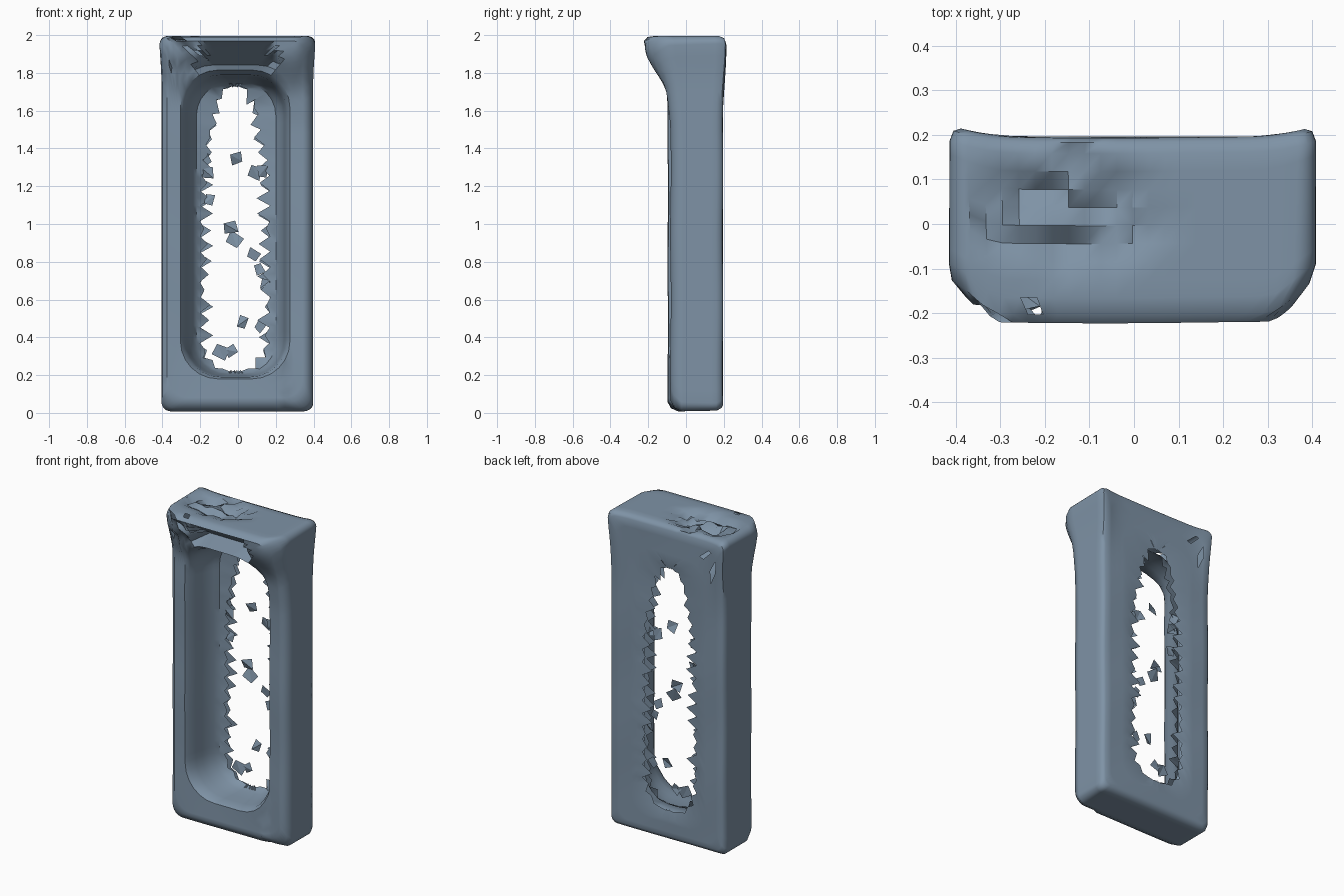
import bpy, bmesh, math, random
from mathutils import Vector

if "Cube" in bpy.data.objects:
    bpy.data.objects.remove(bpy.data.objects["Cube"])

random.seed(4)


def smooth(t):
    t = max(0.0, min(1.0, t))
    return t * t * (3 - 2 * t)


def rounded_loop(x0, x1, z0, z1, r, nx=20, nz=30, nc=6):
    """Rounded rectangle in the XZ plane with a fixed point count."""
    pts = []
    corners = [(x1 - r, z0 + r, -90), (x1 - r, z1 - r, 0),
               (x0 + r, z1 - r, 90), (x0 + r, z0 + r, 180)]
    for i, (cx, cz, a0) in enumerate(corners):
        for k in range(nc + 1):
            a = math.radians(a0 + 90 * k / nc)
            pts.append((cx + r * math.cos(a), cz + r * math.sin(a)))
        n = nz if i % 2 == 0 else nx
        nxt = corners[(i + 1) % 4]
        a = math.radians(nxt[2])
        end = (nxt[0] + r * math.cos(a), nxt[1] + r * math.sin(a))
        p = pts[-1]
        for k in range(1, n):
            pts.append((p[0] + (end[0] - p[0]) * k / n, p[1] + (end[1] - p[1]) * k / n))
    return pts


# x0, x1, z0, z1, radius, y, hood weight, steps to next
KEYS = [
    (-0.20, 0.17, 0.20, 1.73, 0.16, 0.185, 0, 1),
    (-0.24, 0.21, 0.15, 1.77, 0.17, 0.195, 0, 4),
    (-0.38, 0.375, 0.045, 1.97, 0.04, 0.195, 0, 1),
    (-0.395, 0.39, 0.025, 1.985, 0.04, 0.185, 0, 1),
    (-0.403, 0.398, 0.012, 1.995, 0.04, 0.16, 0, 8),
    (-0.405, 0.398, 0.008, 1.995, 0.05, -0.04, 1, 1),
    (-0.40, 0.385, 0.025, 1.99, 0.07, -0.078, 1, 1),
    (-0.375, 0.355, 0.06, 1.97, 0.08, -0.097, 1, 6),
    (-0.305, 0.275, 0.18, 1.815, 0.2, -0.093, 0.9, 1),
    (-0.29, 0.262, 0.19, 1.79, 0.2, -0.07, 0.7, 3),
    (-0.255, 0.235, 0.20, 1.765, 0.19, 0.07, 0.1, 2),
    (-0.22, 0.20, 0.21, 1.745, 0.17, 0.13, 0, 1),
    (-0.195, 0.165, 0.22, 1.73, 0.15, 0.15, 0, 0),
]

# main cabinet: one skin lofted from the back opening round to the recess
bm = bmesh.new()
rings = []
for i, k in enumerate(KEYS):
    kn = KEYS[min(i + 1, len(KEYS) - 1)]
    a, b = rounded_loop(*k[:5]), rounded_loop(*kn[:5])
    steps = max(1, k[7])
    for s in range(steps):
        t = s / steps
        y0, w = k[5] + (kn[5] - k[5]) * t, k[6] + (kn[6] - k[6]) * t
        ring = []
        for p, q in zip(a, b):
            x, z = p[0] + (q[0] - p[0]) * t, p[1] + (q[1] - p[1]) * t
            y = y0
            # overhanging hood, drawn back at its side corners
            side = 1 - 0.6 * smooth((abs(x) - 0.29) / 0.12)
            y -= 0.124 * w * side * smooth((z - 1.66) / 0.27)
            # right-hand post sits slightly further back
            if y0 < -0.03 and x > 0.25:
                y += 0.015 * smooth((1.7 - z) / 0.2)
            # undercut slot beneath the hood edge
            if y0 < -0.09 and i >= 7 and -0.185 < x < 0.185 and 1.825 < z < 1.968:
                y = -0.21 + 0.2 * (1.968 - z) / 0.14
            # slightly flared rear corners
            if y0 > 0.1 and abs(x) > 0.25:
                y += 0.025 * ((abs(x) - 0.25) / 0.15) ** 2 * smooth((z - 1.5) / 0.5)
            y += 0.002 * math.sin(9 * z + 7 * x)
            x *= 1 + 0.03 * smooth((z - 1.75) / 0.25) * smooth(abs(x) / 0.4)
            ring.append(bm.verts.new((x, y, z)))
        rings.append(ring)

n = len(rings[0])
# ragged teeth along both torn openings, narrowing towards the top
for ring in (rings[0], rings[-1]):
    for j, v in enumerate(ring):
        cut = (0.055 if j % 2 else -0.005) * random.uniform(0.2, 1.3)
        if abs(v.co.x + 0.015) < 0.08:
            cut *= 0.15
        mid = Vector((-0.015, v.co.y, max(0.4, min(1.5, v.co.z))))
        d = mid - v.co
        v.co += d.normalized() * min(cut, d.length * 0.8)
        v.co.x = -0.015 + (v.co.x + 0.015) * (1 - 0.4 * smooth((v.co.z - 1.2) / 0.5))
for r0, r1 in zip(rings, rings[1:]):
    for j in range(n):
        bm.faces.new((r0[j], r0[(j + 1) % n], r1[(j + 1) % n], r1[j]))

# small torn patches on the upper left
doomed = []
for f in bm.faces:
    c = f.calc_center_median()
    if c.y < -0.1 and -0.34 < c.x < -0.19 and c.z > 1.76 and random.random() < 0.12:
        doomed.append(f)
    elif c.y > 0.17 and -0.33 < c.x < -0.12 and 1.77 < c.z < 1.92 and random.random() < 0.15:
        doomed.append(f)
bmesh.ops.delete(bm, geom=doomed, context='FACES')

# crumpled, sunken area on the upper left
for v in bm.verts:
    if v.co.z > 1.97:
        e = ((v.co.x + 0.14) / 0.22) ** 2 + ((v.co.y - 0.03) / 0.13) ** 2
        if e < 1:
            v.co.z -= random.uniform(0.0, 0.06) * (1 - e * 0.6)
    elif v.co.z > 1.8 and -0.36 < v.co.x < -0.19 and v.co.y < -0.05:
        v.co.y += random.uniform(0.0, 0.03)
bmesh.ops.recalc_face_normals(bm, faces=bm.faces[:])
mesh = bpy.data.meshes.new("cabinet_shell")
bm.to_mesh(mesh)
bm.free()
shell = bpy.data.objects.new("cabinet_shell", mesh)
bpy.context.collection.objects.link(shell)
bpy.context.view_layer.objects.active = shell
shell.select_set(True)
bpy.ops.object.shade_smooth_by_angle(angle=math.radians(40))

# loose fragments hanging in the opening
bm = bmesh.new()
for x, z, s in [(-.04, .98, .045), (-.02, .92, .05), (.08, .84, .04), (.11, .76, .035),
                (.02, .48, .04), (-.09, .32, .05), (-.04, .33, .04), (.12, .46, .04),
                (-.01, 1.35, .045), (.09, 1.27, .05), (.13, 1.28, .04), (-.16, 1.27, .045),
                (-.15, 1.13, .035), (-.17, 1.34, .04), (.14, .68, .035)]:
    a0 = random.uniform(0, 6.28)
    vs = [bm.verts.new((x + s * math.cos(a0 + a) * random.uniform(.7, 1.1),
                        0.15 + random.uniform(-.015, .015),
                        z + s * math.sin(a0 + a))) for a in (0, 1.5, 3.1, 4.4)]
    bm.faces.new(vs[:3])
    bm.faces.new((vs[0], vs[2], vs[3]))
mesh = bpy.data.meshes.new("loose_fragments")
bm.to_mesh(mesh)
bm.free()
bits = bpy.data.objects.new("loose_fragments", mesh)
bpy.context.collection.objects.link(bits)

# slate blue finish
mat = bpy.data.materials.new("slate_blue")
mat.diffuse_color = (0.21, 0.29, 0.38, 1)
mat.use_nodes = True
mat.node_tree.nodes["Principled BSDF"].inputs["Base Color"].default_value = mat.diffuse_color
for ob in (shell, bits):
    ob.data.materials.append(mat)
